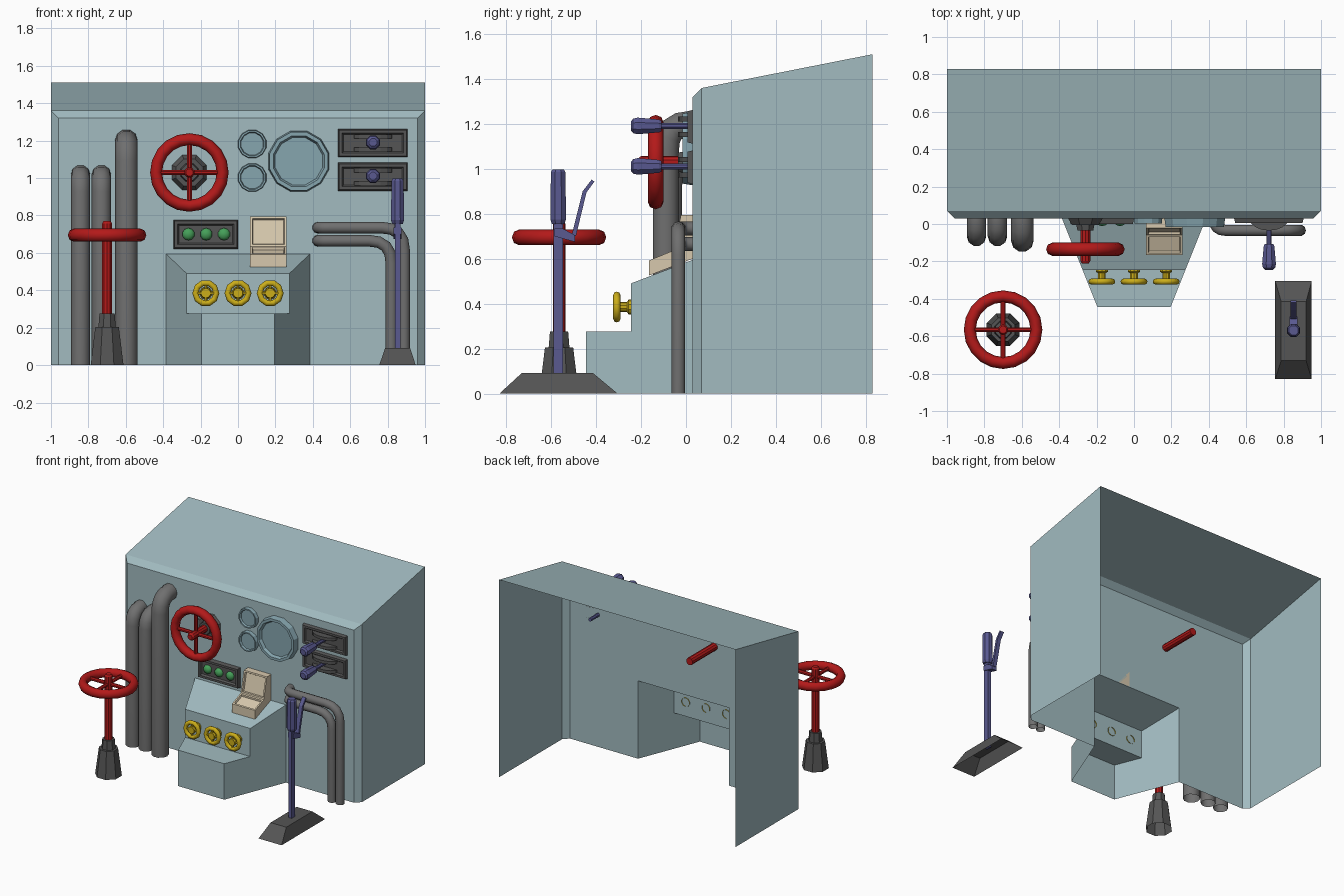
import bpy, bmesh
from math import pi, cos, sin
from mathutils import Matrix, Vector

if "Cube" in bpy.data.objects:
    bpy.data.objects.remove(bpy.data.objects["Cube"])


def material(name, *rgb):
    m = bpy.data.materials.new(name)
    m.diffuse_color = (*rgb, 1)
    m.use_nodes = True
    m.node_tree.nodes["Principled BSDF"].inputs["Base Color"].default_value = m.diffuse_color
    return m


BLUE = material("cabinet_blue", 0.36, 0.50, 0.53)
GLASS = material("gauge_blue", 0.24, 0.38, 0.43)
RED = material("red", 0.45, 0.01, 0.01)
PURPLE = material("purple", 0.10, 0.10, 0.28)
YELLOW = material("yellow", 0.60, 0.42, 0.01)
GREEN = material("green", 0.06, 0.35, 0.10)
CREAM = material("cream", 0.68, 0.58, 0.42)
DARK = material("dark_metal", 0.09, 0.09, 0.09)
PIPE = material("pipe_metal", 0.16, 0.16, 0.16)
WALL = 0.03
FRONT = Matrix.Rotation(pi / 2, 4, 'X')  # turns local z to the front


def add(name, verts, faces, mat, matrix=Matrix(), smooth=False):
    me = bpy.data.meshes.new(name)
    me.from_pydata([matrix @ Vector(v) for v in verts], [], faces)
    bm = bmesh.new()
    bm.from_mesh(me)
    bmesh.ops.remove_doubles(bm, verts=bm.verts, dist=1e-5)
    bmesh.ops.recalc_face_normals(bm, faces=bm.faces)
    for f in bm.faces:
        f.smooth = smooth
    bm.to_mesh(me)
    bm.free()
    me.materials.append(mat)
    ob = bpy.data.objects.new(name, me)
    bpy.context.collection.objects.link(ob)
    return ob


def loft(name, rings, mat, matrix=Matrix(), closed=True, caps=(0, 0), extra=(), smooth=False):
    """Skin equal-length rings; caps close the first and last ring."""
    n = len(rings[0])
    verts = [v for r in rings for v in r]
    faces = [(i * n + j, i * n + (j + 1) % n, (i + 1) * n + (j + 1) % n, (i + 1) * n + j)
             for i in range(len(rings) - 1) for j in range(n if closed else n - 1)]
    if caps[0]:
        faces.append(tuple(range(n)))
    if caps[1]:
        faces.append(tuple(range(len(verts) - n, len(verts))))
    if extra:
        faces.append(tuple(range(len(verts), len(verts) + len(extra))))
        verts += extra
    return add(name, verts, faces, mat, matrix, smooth)


def lathe(name, profile, mat, matrix=Matrix(), n=8, caps=(0, 1), smooth=False):
    rings = [[(r * cos(2 * pi * (k + .5) / n), r * sin(2 * pi * (k + .5) / n), h)
              for k in range(n)] for r, h in profile]
    return loft(name, rings, mat, matrix, caps=caps, smooth=smooth)


def rect(x0, x1, y0, y1, z, d=0):
    return [(x0 + d, y0 + d, z), (x1 - d, y0 + d, z), (x1 - d, y1 - d, z), (x0 + d, y1 - d, z)]


def prism(name, outline, x0, x1, mat):
    """Extrude a (y, z) outline along x."""
    return loft(name, [[(x, y, z) for y, z in outline] for x in (x0, x1)], mat, caps=(1, 1))


def at(x, y, z, turn=FRONT):
    return Matrix.Translation((x, y, z)) @ turn


# cabinet: open-backed shell with an opening for the console
shell = [[(-w, y, 0), (-w, y, h), (w, y, h), (w, y, 0)]
         for w, y, h in ((.96, WALL, 1.32), (1, .07, 1.36), (1, .83, 1.51))]
panel = [(x, WALL, z) for x, z in ((-.96, 0), (-.385, 0), (-.385, .595), (.385, .595),
                                   (.385, 0), (.96, 0), (.96, 1.32), (-.96, 1.32))]
loft("cabinet", shell, BLUE, closed=False, extra=panel)

# console: hollow stepped desk narrowing to the front
steps = [(-.445, 0), (-.445, .275), (-.245, .275), (-.245, .49), (WALL, .595), (WALL, 0)]
pts = [(s * (.195 + .4 * (y + .445)), y, z) for s in (-1, 1) for y, z in steps]
add("console", pts, [(i, i + 1, i + 7, i + 6) for i in range(4)]
    + [tuple(range(6)), tuple(range(6, 12))], BLUE)


# hand wheels: rim, cross spokes, hub and shaft around local z
def hand_wheel(name, m, R, r, rh, sides, spoke, mat):
    rings = []
    for i in range(sides):
        a = 2 * pi * i / sides
        rings.append([((R + r * cos(b)) * cos(a), (R + r * cos(b)) * sin(a), rh * sin(b))
                      for b in (2 * pi * k / 8 for k in range(8))])
    loft(name + "_rim", rings + rings[:1], mat, m, smooth=True)
    for k in (0, 1):
        turn = Matrix.Rotation(k * pi / 2, 4, 'Z') @ Matrix.Rotation(pi / 2, 4, 'Y')
        lathe(name + "_spoke", [(spoke, -R), (spoke, R)], mat, m @ turn)


def valve(name, m):
    hand_wheel(name, m, .178, .032, .035, 20, .014, RED)
    lathe(name + "_shaft", [(.028, -.465), (.028, .062), (.02, .075)], RED, m, 10, (1, 1))


valve("floor_wheel", at(-.70, -.565, .695, Matrix()))
lathe("floor_wheel_base", [(.095, 0), (.068, .205), (.05, .205), (.044, .275)], DARK,
      at(-.70, -.565, 0, Matrix()))
valve("wall_wheel", at(-.26, -.135, 1.03))
lathe("wall_wheel_base", [(.1, 0), (.078, .035), (.052, .035), (.046, .065)], DARK,
      at(-.26, WALL, 1.03))

# yellow console knobs
for x in (-.172, 0, .172):
    hand_wheel("knob", at(x, -.308, .385), .056, .016, .016, 10, .009, YELLOW)
    lathe("knob_stem", [(.034, -.005), (.034, .01), (.022, .018), (.022, .055), (.03, .06),
                        (.026, .078)], YELLOW, at(x, -.245, .385), 10)


# pipes: tubes through corner points with rounded bends
def pipe(name, corners, radius, bend):
    P = [Vector(c) for c in corners]
    path = [P[0]]
    for a, b, c in zip(P, P[1:], P[2:]):
        t = min(bend, (a - b).length * .95, (c - b).length * .95)
        s, e = b + (a - b).normalized() * t, b + (c - b).normalized() * t
        path += [s * (1 - u) ** 2 + b * 2 * u * (1 - u) + e * u * u for u in (0, .25, .5, .75, 1)]
    path.append(P[-1])
    cu = bpy.data.curves.new(name, 'CURVE')
    cu.dimensions = '3D'
    cu.bevel_depth = radius
    cu.bevel_resolution = 3
    sp = cu.splines.new('POLY')
    sp.points.add(len(path) - 1)
    for q, p in zip(sp.points, path):
        q.co = (*p, 1)
    cu.materials.append(PIPE)
    bpy.context.collection.objects.link(bpy.data.objects.new(name, cu))


for x, y, h, r in ((-.842, -.067, 1.018, .052), (-.73, -.067, 1.018, .052),
                   (-.597, -.089, 1.2, .061)):
    pipe("tall_pipe", [(x, y, 0), (x, y, h), (x, WALL, h)], r, .11)
for x, h in ((.888, .735), (.82, .665)):
    pipe("side_pipe", [(x, -.034, 0), (x, -.034, h), (.428, -.034, h), (.428, WALL, h)], .031, .12)

# round gauges with recessed faces
for x, z, R, d in ((.325, 1.09, .168, .045), (.076, 1.182, .078, .028), (.076, 1.003, .078, .028)):
    lathe("gauge", [(R, 0), (R * .96, d), (R * .84, d), (R * .78, d * .5)], GLASS,
          at(x, WALL, z), 12)


# bevelled wall plates with a recessed middle
def plate(name, x0, x1, z0, z1, d):
    loft(name, [rect(x0, x1, z0, z1, h, i) for i, h in
                ((0, 0), (.006, d), (.022, d), (.03, d * .5))], DARK, at(0, WALL, 0), caps=(0, 1))


plate("light_panel", -.345, .0, .622, .777, .03)
for x in (-.265, -.17, -.075):
    lathe("green_light", [(.034, .01), (.032, .026), (.02, .036), (.006, .04)], GREEN,
          at(x, WALL, .70), 10, smooth=True)

# wall levers swinging between two half-round guides
for z in (1.187, 1.007):
    plate("lever_plate", .535, .907, z - .075, z + .075, .024)
    for s in (-1, 1):
        zc = z + s * .035
        arc = [(.722 + .105 * cos(a), WALL - .065 * sin(a)) for a in (pi * k / 8 for k in range(9))]
        loft("lever_guide", [[(x, y, zc + h) for x, y in arc] for h in (-.011, .011)],
             DARK, caps=(1, 1))
    m = at(.722, WALL, z + .004)
    lathe("lever_rod", [(.014, -.1), (.014, .15)], PURPLE, m, 8, (1, 1))
    lathe("lever_handle", [(.025, .138), (.031, .15), (.04, .245), (.035, .265), (.022, .275)],
          PURPLE, m, 8, (1, 1))

# cream desk unit: L-shaped body with inset screen and keypad
body = prism("desk_unit", [(-.165, .525), (-.165, .592), (-.06, .635), (-.022, .795),
                           (WALL, .795), (WALL, .6)], .065, .26, CREAM)
bm = bmesh.new()
bm.from_mesh(body.data)
bm.faces.ensure_lookup_table()
targets = [f for f in bm.faces if len(f.verts) == 4 and abs(f.normal.x) < .1
           and -.12 < f.calc_center_median().y < -.03 and f.calc_center_median().z > .6]
bmesh.ops.inset_individual(bm, faces=targets, thickness=.016)
bmesh.ops.inset_individual(bm, faces=targets, thickness=.006, depth=-.014)
bm.to_mesh(body.data)
bm.free()

# floor lever: sloped foot, flat rod, grip and squeeze trigger
loft("floor_lever_foot", [rect(.755, .95, -.83, -.305, 0), rect(.787, .92, -.73, -.415, .092)],
     DARK, caps=(0, 1))
prism("floor_lever_rod", [(-.59, .08), (-.548, .08), (-.548, .78), (-.59, .78)], .839, .868, PURPLE)
lathe("floor_lever_grip", [(.03, .755), (.038, .775), (.035, .985), (.027, .998)], PURPLE,
      at(.853, -.569, 0, Matrix()), 8, (1, 1))
prism("trigger_bracket", [(-.585, .735), (-.55, .735), (-.495, .705), (-.495, .675), (-.55, .69),
                          (-.585, .7)], .832, .875, PURPLE)
prism("trigger", [(-.51, .70), (-.49, .70), (-.443, .895), (-.408, .943), (-.42, .952),
                  (-.46, .90)], .838, .868, PURPLE)
